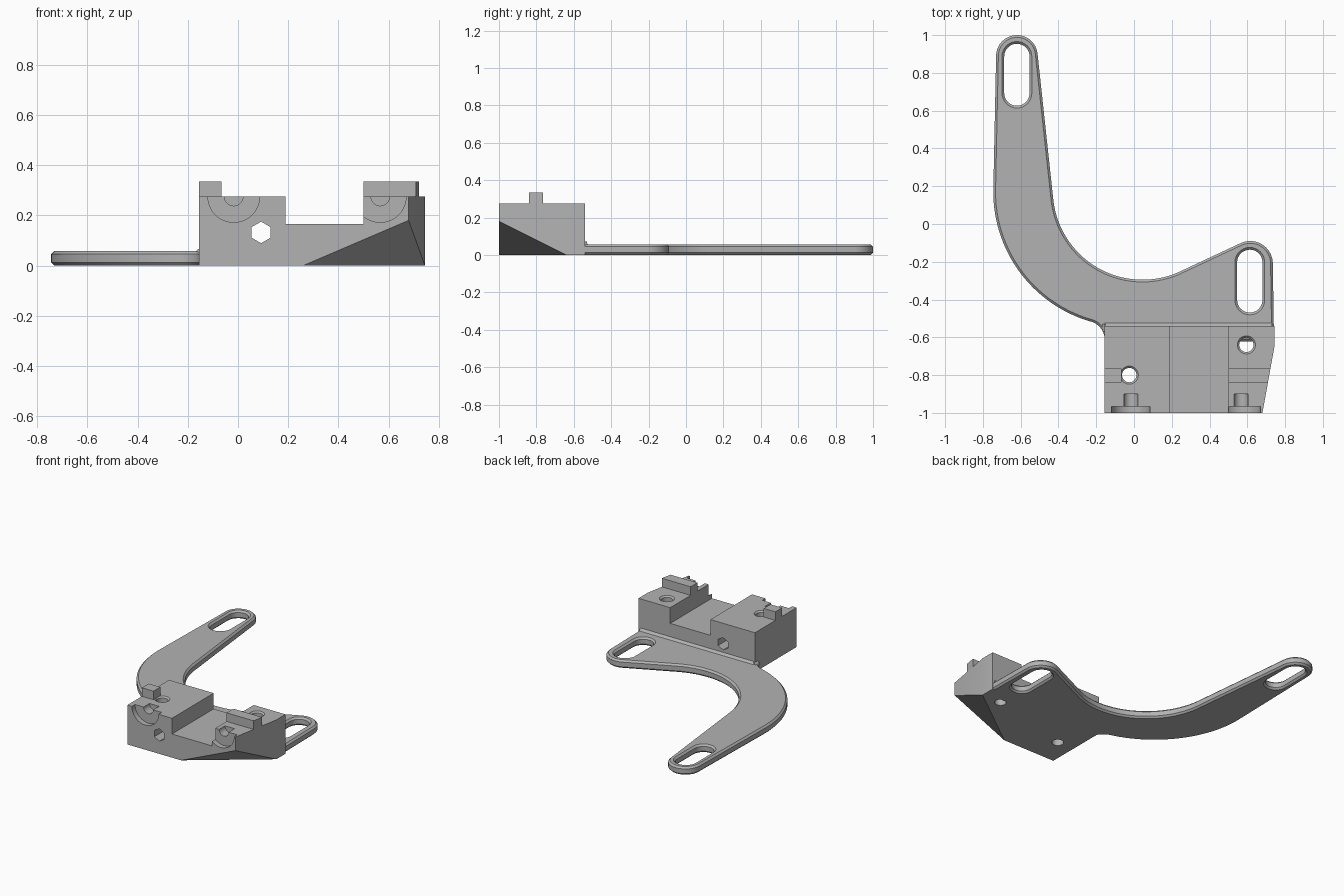
import bpy, bmesh
from math import cos, sin, radians
from mathutils import Vector

if "Cube" in bpy.data.objects:
    bpy.data.objects.remove(bpy.data.objects["Cube"])

grey = bpy.data.materials.new("plain grey")
grey.use_nodes = True
grey.diffuse_color = (0.45, 0.45, 0.45, 1)
grey.node_tree.nodes["Principled BSDF"].inputs["Base Color"].default_value = (0.45, 0.45, 0.45, 1)

AXES = {"Z": lambda u, v, w: (u, v, w), "Y": lambda u, v, w: (u, w, v), "X": lambda u, v, w: (w, u, v)}


def arc(cx, cy, r, a, b, n):
    angles = [radians(a + (b - a) * i / n) for i in range(n + 1)]
    return [(cx + r * cos(t), cy + r * sin(t)) for t in angles]


def circle(cx, cy, r, n=32, start=0):
    return arc(cx, cy, r, start, start + 360, n)[:-1]


def slot(cx, low, high, r):
    return arc(cx, high, r, 180, 0, 16) + arc(cx, low, r, 0, -180, 16)


def inset(loop, d):
    """Move each corner of a loop to the left of its direction."""
    pts = [Vector(p) for p in loop]
    out = []
    for i, p in enumerate(pts):
        e1 = (p - pts[i - 1]).normalized()
        e2 = (pts[(i + 1) % len(pts)] - p).normalized()
        n1, n2 = Vector((-e1.y, e1.x)), Vector((-e2.y, e2.x))
        out.append(p + (n1 + n2) * d / (1 + n1.dot(n2)))
    return out


def loft(name, loops, layers, axis="Z", planes=()):
    """Solid from loops stacked in (inset, height) layers, trimmed by planes."""
    bm = bmesh.new()
    caps = [[], []]
    for loop in loops:
        rings = [[bm.verts.new(AXES[axis](p[0], p[1], w)) for p in inset(loop, d)] for d, w in layers]
        n = len(loop)
        for a, b in zip(rings, rings[1:]):
            for i in range(n):
                j = (i + 1) % n
                bm.faces.new((a[i], a[j], b[j], b[i]))
        for cap, ring in zip(caps, (rings[0], rings[-1])):
            cap.append(ring)
    for cap in caps:
        if len(cap) == 1:
            bm.faces.new(cap[0])
        else:
            edges = [bm.edges.get((r[i - 1], r[i])) for r in cap for i in range(len(r))]
            bmesh.ops.triangle_fill(bm, edges=edges, use_beauty=True)
    for co, no in planes:
        geom = bm.verts[:] + bm.edges[:] + bm.faces[:]
        bmesh.ops.bisect_plane(bm, geom=geom, dist=1e-5, plane_co=co, plane_no=no, clear_outer=True)
        bmesh.ops.holes_fill(bm, edges=[e for e in bm.edges if e.is_boundary])
    bmesh.ops.recalc_face_normals(bm, faces=bm.faces[:])
    mesh = bpy.data.meshes.new(name)
    bm.to_mesh(mesh)
    bm.free()
    mesh.materials.append(grey)
    obj = bpy.data.objects.new(name, mesh)
    bpy.context.collection.objects.link(obj)
    return obj


def cut(obj, cutter):
    cutter.hide_render = True
    mod = obj.modifiers.new("cut", "BOOLEAN")
    mod.operation, mod.solver, mod.object = "DIFFERENCE", "EXACT", cutter
    bpy.context.view_layer.objects.active = obj
    bpy.ops.object.modifier_apply(modifier=mod.name)
    bpy.data.objects.remove(cutter)


# Curved arm plate with chamfered rims and two slots
outline = (arc(-0.62, 0.89, 0.11, 6, 179, 24)
           + arc(-0.03, 0.17, 0.715, 180, 253, 32)
           + arc(-0.255, -0.613, 0.1, 70, 0, 10)
           + [(-0.14, -0.63), (0.74, -0.62), (0.74, -0.54)]
           + arc(0.615, -0.21, 0.12, 0, 113, 20)
           + arc(0.045, 0.18, 0.475, -67, -173, 40))
slots = [slot(-0.62, 0.693, 0.887, 0.067), slot(0.613, -0.402, -0.203, 0.067)]
plate = loft("arm_plate", [outline] + slots,
             [(0.012, 0), (0, 0.012), (0, 0.045), (0.012, 0.057)])

# Clamp block with two raised ends, slanted side and sloped underside corner
side_dir = Vector((0.36, -0.065, 0))
side = (Vector((0.68, -1, 0)), side_dir)
a, b, c = Vector((0.26, -1, 0)), Vector((0.68, -1, 0.18)), Vector((0.745, -0.64, 0))
slope_dir = (b - a).cross(c - a)
if slope_dir.z > 0:
    slope_dir.negate()
profile = [(-0.155, 0), (0.745, 0), (0.745, 0.275), (0.5, 0.275), (0.5, 0.165),
           (0.19, 0.165), (0.19, 0.275), (-0.155, 0.275)]
block = loft("clamp_block", [profile], [(0, -1), (0, -0.54)], "Y", [side, (a, slope_dir)])

# Round seats in the front of each raised end
for x in (-0.017, 0.567):
    cut(block, loft("seat_cutter", [circle(x, 0.275, 0.103, 48)], [(0, -1.1), (0, -0.965)], "Y"))
    cut(block, loft("pin_cutter", [circle(x, 0.275, 0.037)], [(0, -1.1), (0, -0.9)], "Y"))

# Hexagonal through hole and countersunk vertical holes
cut(block, loft("hex_cutter", [circle(0.092, 0.132, 0.043, 6, 30)], [(0, -1.1), (0, -0.4)], "Y"))
for x, y in ((-0.025, -0.8), (0.595, -0.64)):
    cut(block, loft("drill_cutter", [circle(x, y, 0.038)],
                    [(0, -0.1), (0, 0.265), (-0.022, 0.287)]))

# Locating tabs on the raised ends
tabs = []
for name, x0, x1 in (("right_tab", -0.155, -0.065), ("left_tab", 0.5, 0.76)):
    box = [(x0, 0.275), (x1, 0.275), (x1, 0.335), (x0, 0.335)]
    tabs.append(loft(name, [box], [(0, -0.84), (0, -0.765)], "Y", [side]))

# Small fillet strips where the block meets the plate
back_fillet = loft("back_fillet", [[(-0.545, 0.05), (-0.525, 0.057), (-0.54, 0.072)]],
                   [(0, -0.155), (0, 0.73)], "X")
side_fillet = loft("side_fillet", [[(-0.15, 0.05), (-0.15, 0.072), (-0.168, 0.057)]],
                   [(0, -0.57), (0, -0.53)], "Y")

# Smooth the curved walls, keep corners sharp
bpy.ops.object.select_all(action="DESELECT")
for obj in [plate, block, back_fillet, side_fillet] + tabs:
    obj.select_set(True)
bpy.context.view_layer.objects.active = plate
bpy.ops.object.shade_smooth_by_angle(angle=radians(30))
